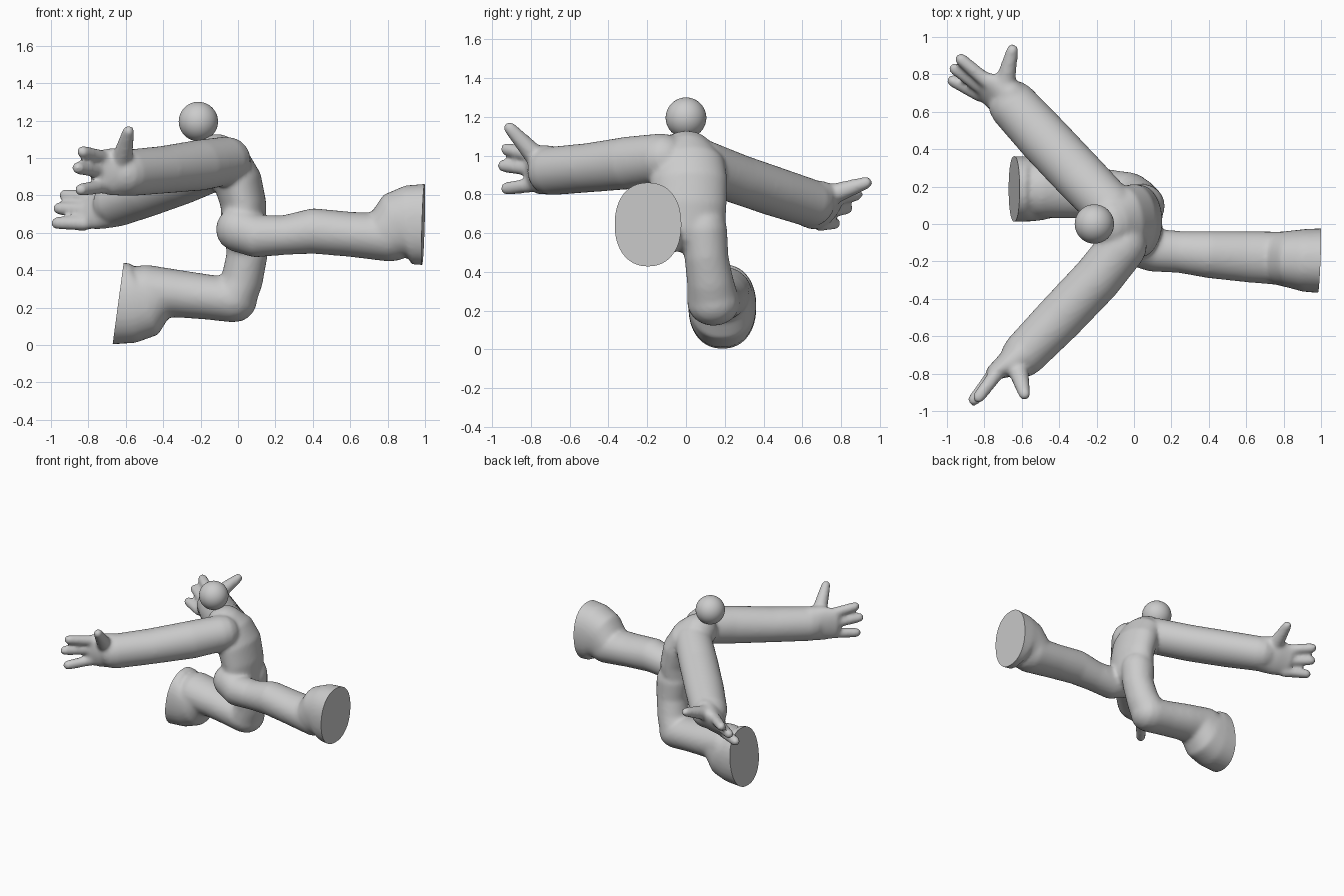
import bpy, bmesh, math
from mathutils import Vector

if "Cube" in bpy.data.objects:
    bpy.data.objects.remove(bpy.data.objects["Cube"])

grey = bpy.data.materials.new("light grey")
grey.diffuse_color = (0.6, 0.6, 0.6, 1)
grey.use_nodes = True
grey.node_tree.nodes["Principled BSDF"].inputs["Base Color"].default_value = grey.diffuse_color
bm = bmesh.new()
N = 32


def tube(pts, side, square=1.0):
    """Loft along pts (x, y, z, radius along side, radius across) with round ends."""
    P = [Vector(p[:3]) for p in pts]
    rings = []
    for i, p in enumerate(pts):
        t = (P[min(i + 1, len(P) - 1)] - P[max(i - 1, 0)]).normalized()
        s = Vector(side)
        s = (s - t * s.dot(t)).normalized()
        u = t.cross(s)
        steps = [(0, 1)]
        cap = [(math.sin(a), math.cos(a)) for a in (0.45, 0.85, 1.2, 1.45)]
        if i == 0:
            steps = [(-o, k) for o, k in reversed(cap)] + steps
        if i == len(P) - 1:
            steps = steps + cap
        r = min(p[3], p[4])
        for off, k in steps:
            ring = []
            for j in range(N):
                a = 2 * math.pi * j / N
                c, d = math.cos(a), math.sin(a)
                c = math.copysign(abs(c) ** square, c)
                d = math.copysign(abs(d) ** square, d)
                ring.append(bm.verts.new(P[i] + t * off * r + s * p[3] * k * c + u * p[4] * k * d))
            rings.append(ring)
    for a, b in zip(rings, rings[1:]):
        for j in range(N):
            bm.faces.new((a[j], a[(j + 1) % N], b[(j + 1) % N], b[j]))
    bm.faces.new(list(reversed(rings[0])))
    bm.faces.new(rings[-1])


def finger(a, b, r0=0.04, r1=0.034):
    a, b = Vector(a), Vector(b)
    tube([(*a, r0, r0), (*b, r1, r1)], (0.3, -0.2, 1))


Y, Z = (0, 1, 0), (0, 0, 1)
# torso
tube([(-0.11, 0, 1.0, .15, .13), (-0.05, .01, .955, .19, .13), (0.0, .015, .87, .20, .13),
      (0.03, .015, .75, .195, .122), (0.03, .01, .62, .19, .122)], Y)
# standing leg: thigh, shin, foot
tube([(.045, .095, .62, .118, .12), (.048, .105, .48, .113, .11), (.022, .125, .35, .12, .112),
      (-.025, .14, .245, .135, .122)], Y)
tube([(-.02, .14, .242, .135, .122), (-.15, .155, .255, .138, .12), (-.3, .175, .272, .145, .126),
      (-.5, .187, .29, .155, .14)], Y)
tube([(-.45, .186, .27, .155, .145), (-.5, .187, .235, .168, .195), (-.56, .187, .225, .174, .214),
      (-.72, .188, .222, .177, .222)], Y, .9)
# trailing leg and foot
tube([(0, -.105, .62, .118, .122), (.1, -.14, .582, .115, .115), (.25, -.15, .588, .112, .106),
      (.4, -.163, .61, .126, .122), (.6, -.175, .592, .136, .12), (.82, -.185, .575, .145, .13)], Y)
tube([(.80, -.186, .595, .147, .145), (.85, -.188, .63, .155, .188), (.91, -.194, .642, .168, .212),
      (1.07, -.198, .645, .177, .222)], Y, .9)
# near arm and palm
tube([(-.06, -.12, .985, .13, .13), (-.2, -.295, .962, .136, .132), (-.4, -.505, .937, .127, .13),
      (-.59, -.70, .92, .125, .12)], Z)
tube([(-.60, -.70, .925, .128, .10), (-.68, -.755, .927, .128, .07), (-.745, -.79, .927, .115, .045)], Z)
# far arm and palm
tube([(-.12, .08, .955, .128, .135), (-.3, .265, .88, .128, .14), (-.48, .455, .815, .127, .14),
      (-.65, .64, .755, .123, .132)], Z)
S = (.18, .53, .82)
tube([(-.66, .66, .75, .132, .10), (-.75, .71, .73, .13, .07), (-.81, .74, .715, .11, .045)], S)
# fingers and thumbs
for a, b in [((-.72, -.78, 1.0), (-.83, -.925, 1.033)), ((-.74, -.79, .93), (-.855, -.94, .947)),
             ((-.72, -.78, .85), (-.84, -.925, .83)),
             ((-.79, .765, .785), (-.925, .88, .80)), ((-.82, .735, .72), (-.957, .83, .73)),
             ((-.82, .69, .65), (-.967, .765, .652))]:
    finger(a, b)
finger((-.62, -.78, 1.0), (-.585, -.91, 1.143), .055, .033)
finger((-.69, .755, .80), (-.65, .93, .86), .055, .033)

bmesh.ops.recalc_face_normals(bm, faces=bm.faces)
me = bpy.data.meshes.new("body")
bm.to_mesh(me)
bm.free()
body = bpy.data.objects.new("body", me)
bpy.context.collection.objects.link(body)
bpy.context.view_layer.objects.active = body
body.select_set(True)

# fuse the limbs into one soft skin
m = body.modifiers.new("fuse", 'REMESH')
m.mode = 'VOXEL'
m.voxel_size = 0.012
m = body.modifiers.new("soften", 'SMOOTH')
m.factor = 0.5
m.iterations = 12
for n in ("fuse", "soften"):
    bpy.ops.object.modifier_apply(modifier=n)

# cut the flat soles
bm = bmesh.new()
bm.from_mesh(body.data)
for co, no, test in [((.991, -.19, .645), (1, -.043, -.03), lambda v: v.x > .8),
                     ((-.641, .19, .22), (-1, 0, .135), lambda v: v.x < -.4 and v.z < .52)]:
    fs = [f for f in bm.faces if all(test(v.co) for v in f.verts)]
    geom = fs + list({e for f in fs for e in f.edges}) + list({v for f in fs for v in f.verts})
    bmesh.ops.bisect_plane(bm, geom=geom, plane_co=co, plane_no=no, clear_outer=True)
    bmesh.ops.holes_fill(bm, edges=[e for e in bm.edges if e.is_boundary], sides=0)
bmesh.ops.recalc_face_normals(bm, faces=bm.faces)
bm.to_mesh(body.data)
bm.free()
body.data.materials.clear()
body.data.materials.append(grey)
bpy.ops.object.shade_smooth_by_angle(angle=math.radians(40))

# head
bpy.ops.mesh.primitive_uv_sphere_add(segments=48, ring_count=24, radius=.105, location=(-.212, 0, 1.195))
head = bpy.context.object
head.name = "head"
head.data.materials.append(grey)
bpy.ops.object.shade_smooth()
